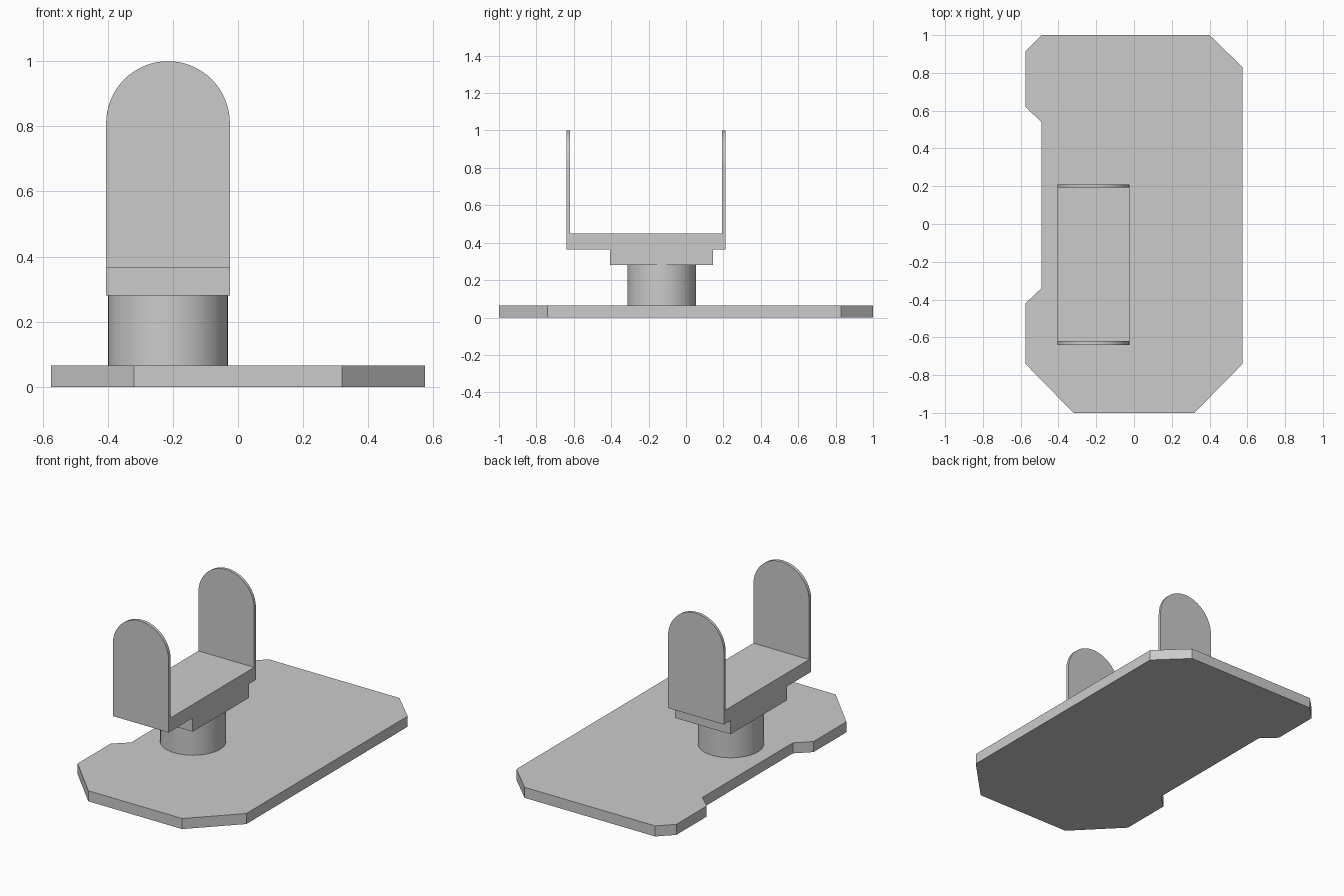
import bpy, bmesh, math
from mathutils import Vector

if "Cube" in bpy.data.objects:
    bpy.data.objects.remove(bpy.data.objects["Cube"])


def prism(name, outline, offset):
    """Solid made by extruding a closed outline of 3D points along offset."""
    bm = bmesh.new()
    face = bm.faces.new([bm.verts.new(p) for p in outline])
    ext = bmesh.ops.extrude_face_region(bm, geom=[face], use_keep_orig=True)
    moved = [g for g in ext["geom"] if isinstance(g, bmesh.types.BMVert)]
    bmesh.ops.translate(bm, verts=moved, vec=Vector(offset))
    bmesh.ops.recalc_face_normals(bm, faces=bm.faces)
    mesh = bpy.data.meshes.new(name)
    bm.to_mesh(mesh)
    bm.free()
    obj = bpy.data.objects.new(name, mesh)
    bpy.context.collection.objects.link(obj)
    return obj


def smooth(obj):
    bpy.ops.object.select_all(action='DESELECT')
    obj.select_set(True)
    bpy.context.view_layer.objects.active = obj
    bpy.ops.object.shade_smooth_by_angle(angle=math.radians(30))


CX, CY = -0.215, -0.13      # post axis
BASE_TOP, POST_TOP, STEP, FLOOR = 0.065, 0.28, 0.365, 0.448

# Base plate with chamfered corners and a shallow notch on the left
plate = [(-0.49, 1), (-0.575, 0.915), (-0.575, 0.62), (-0.49, 0.54),
         (-0.49, -0.34), (-0.575, -0.42), (-0.575, -0.74), (-0.32, -1),
         (0.32, -1), (0.575, -0.74), (0.575, 0.83), (0.40, 1)]
prism("base_plate", [(x, y, 0) for x, y in plate], (0, 0, BASE_TOP))

# Round post
bpy.ops.mesh.primitive_cylinder_add(vertices=64, radius=0.184, depth=POST_TOP - BASE_TOP,
                                    location=(CX, CY, (POST_TOP + BASE_TOP) / 2))
post = bpy.context.object
post.name = "post"
smooth(post)

# U-shaped cradle with stepped underside, cut from an overwide extrusion
section = [(-0.405, POST_TOP), (0.145, POST_TOP), (0.145, STEP), (0.21, STEP),
           (0.21, 1.1), (0.193, 1.1), (0.193, FLOOR), (-0.62, FLOOR),
           (-0.62, 1.1), (-0.64, 1.1), (-0.64, STEP), (-0.405, STEP)]
cradle = prism("cradle", [(CX - 0.3, y, z) for y, z in section], (0.6, 0, 0))

# Arch-shaped cutter gives the cradle its width and the ears their round tops
R = 0.19
arch = [(CX - R, -1, 0.1), (CX + R, -1, 0.1)]
arch += [(CX + R * math.cos(math.pi * i / 32), -1, 1 - R + R * math.sin(math.pi * i / 32))
         for i in range(33)]
cutter = prism("arch_cutter", arch, (0, 2, 0))
cutter.hide_render = True

cut = cradle.modifiers.new("arch_cut", 'BOOLEAN')
cut.operation = 'INTERSECT'
cut.solver = 'EXACT'
cut.object = cutter
bpy.context.view_layer.objects.active = cradle
bpy.ops.object.modifier_apply(modifier=cut.name)
bpy.data.objects.remove(cutter)
smooth(cradle)
